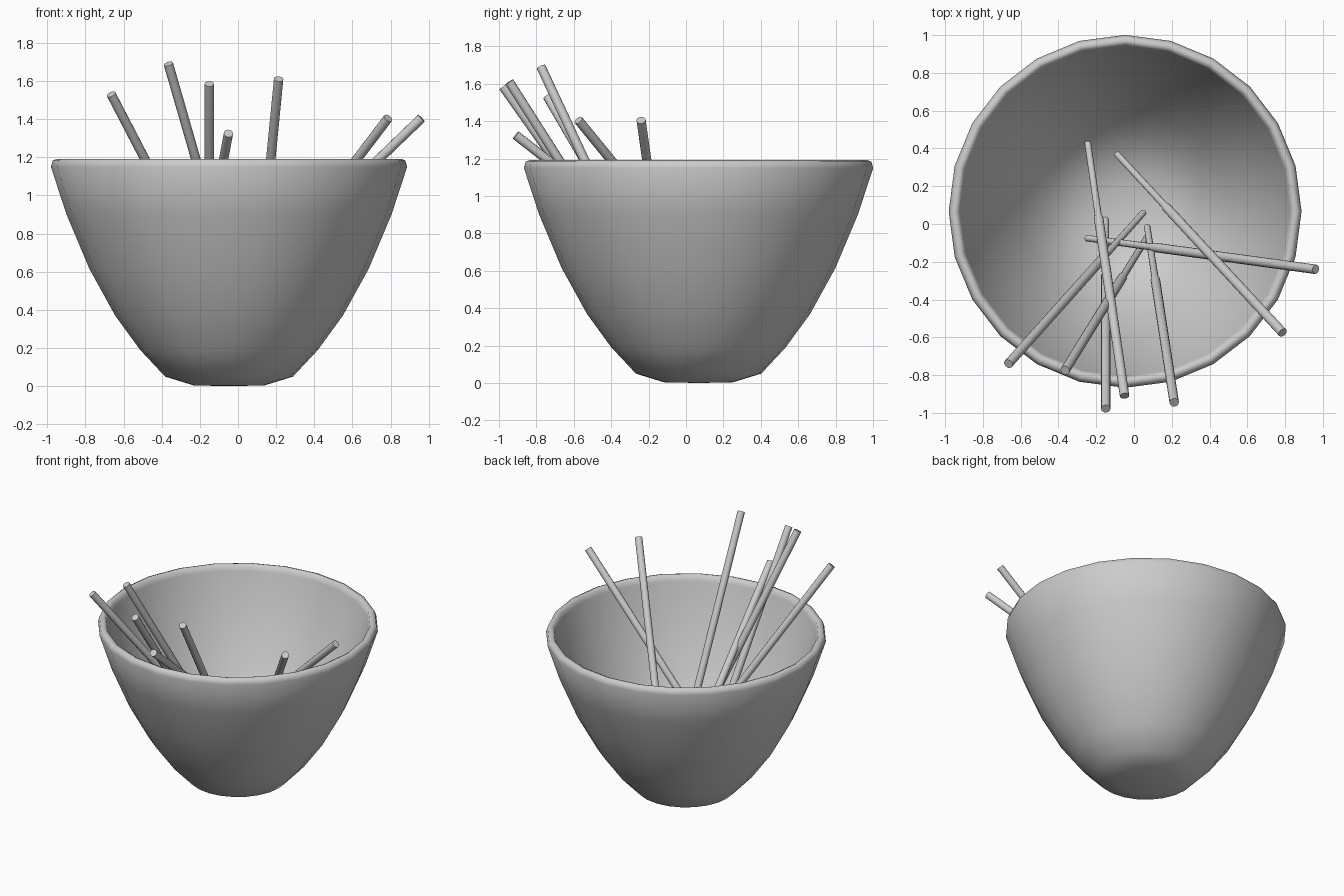
import bpy, bmesh
from math import cos, sin, pi
from mathutils import Vector

if "Cube" in bpy.data.objects:
    bpy.data.objects.remove(bpy.data.objects["Cube"])


def lathe(name, profile, sides, location=(0, 0, 0), direction=None, angle=None):
    """Spin (radius, height) points round z; radius 0 makes a pole."""
    bm = bmesh.new()
    rings = []
    for r, z in profile:
        if r == 0:
            rings.append([bm.verts.new((0, 0, z))])
        else:
            rings.append([bm.verts.new((r * cos(2 * pi * i / sides),
                                        r * sin(2 * pi * i / sides), z))
                          for i in range(sides)])
    for a, b in zip(rings, rings[1:]):
        for i in range(sides):
            j = (i + 1) % sides
            quad = [a[i % len(a)], a[j % len(a)], b[j % len(b)], b[i % len(b)]]
            bm.faces.new(list(dict.fromkeys(quad)))
    bmesh.ops.recalc_face_normals(bm, faces=bm.faces)
    mesh = bpy.data.meshes.new(name)
    bm.to_mesh(mesh)
    bm.free()
    obj = bpy.data.objects.new(name, mesh)
    bpy.context.collection.objects.link(obj)
    obj.location = location
    if direction is not None:
        obj.rotation_euler = direction.to_track_quat('Z', 'Y').to_euler()
    bpy.ops.object.select_all(action='DESELECT')
    obj.select_set(True)
    bpy.context.view_layer.objects.active = obj
    if angle is None:
        bpy.ops.object.shade_smooth()
    else:
        bpy.ops.object.shade_smooth_by_angle(angle=angle)
    return obj


# Bowl: outer wall, rounded rim, then inner wall down to the thick floor
bowl_profile = [(0, 0), (0.186, 0.004), (0.335, 0.05), (0.466, 0.19),
                (0.597, 0.37), (0.732, 0.615), (0.852, 0.90), (0.934, 1.15),
                (0.924, 1.183), (0.902, 1.192), (0.882, 1.183), (0.873, 1.15),
                (0.795, 0.91), (0.677, 0.645), (0.54, 0.41), (0.41, 0.25),
                (0.28, 0.16), (0.15, 0.12), (0, 0.11)]
lathe("bowl", bowl_profile, 24, (-0.047, 0.067, 0))

# Sticks leaning in the bowl: (thick top end, thin bottom end)
sticks = [((-0.665, -0.74, 1.53), (0.05, 0.06, 0.155)),
          ((-0.365, -0.775, 1.69), (0.07, -0.07, 0.18)),
          ((-0.15, -0.978, 1.585), (-0.15, 0.025, 0.165)),
          ((-0.05, -0.91, 1.325), (-0.245, 0.43, 0.28)),
          ((0.213, -0.945, 1.61), (0.07, -0.015, 0.15)),
          ((0.787, -0.575, 1.405), (-0.09, 0.37, 0.25)),
          ((0.962, -0.24, 1.405), (-0.25, -0.075, 0.24))]
for n, (top, bottom) in enumerate(sticks, 1):
    top, bottom = Vector(top), Vector(bottom)
    d = top - bottom
    L = d.length
    # Slim lower part, short step, thicker handle
    profile = [(0, 0), (0.017, 0), (0.0185, 0.285 * L), (0.025, 0.3 * L),
               (0.025, L), (0, L)]
    lathe(f"stick_{n}", profile, 12, bottom, d, 0.7)
